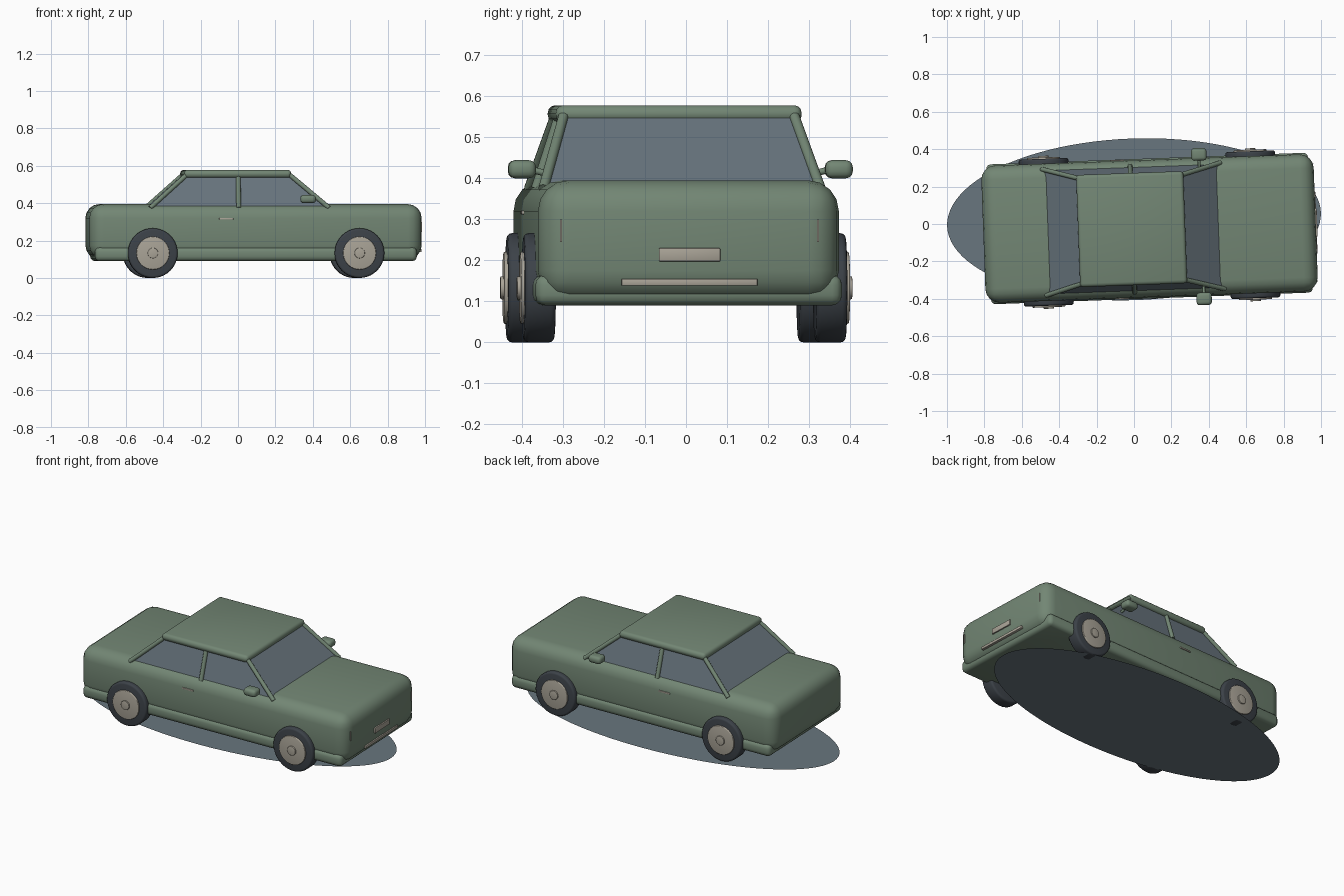
import bpy, bmesh, math
from mathutils import Matrix, Vector

cube = bpy.data.objects.get("Cube")
if cube:
    bpy.data.objects.remove(cube, do_unlink=True)

# The car stands slightly turned on its base; parts are built in the car's own frame
CAR = Matrix.Translation((0.083, -0.024, 0)) @ Matrix.Rotation(math.radians(2.1), 4, 'Z')


def material(name, colour):
    m = bpy.data.materials.new(name)
    m.use_nodes = True
    m.diffuse_color = (*colour, 1)
    m.node_tree.nodes["Principled BSDF"].inputs["Base Color"].default_value = (*colour, 1)
    return m


PAINT = material("green_paint", (0.17, 0.24, 0.175))
GLASS = material("blue_grey_glass", (0.14, 0.18, 0.21))
RUBBER = material("dark_rubber", (0.045, 0.054, 0.065))
TRIM = material("beige_trim", (0.40, 0.37, 0.31))


def finish(name, bm, mat, matrix=CAR):
    bmesh.ops.recalc_face_normals(bm, faces=bm.faces)
    mesh = bpy.data.meshes.new(name)
    bm.to_mesh(mesh)
    bm.free()
    mesh.materials.append(mat)
    ob = bpy.data.objects.new(name, mesh)
    bpy.context.collection.objects.link(ob)
    ob.matrix_world = matrix
    bpy.ops.object.select_all(action='DESELECT')
    ob.select_set(True)
    bpy.context.view_layer.objects.active = ob
    bpy.ops.object.shade_smooth_by_angle(angle=math.radians(40))
    return ob


def box(name, lo, hi, mat, radius=0.0, segments=3):
    lo, hi = Vector(lo), Vector(hi)
    bm = bmesh.new()
    bmesh.ops.create_cube(bm, size=1)
    for v in bm.verts:
        v.co = (lo + hi) / 2 + v.co * (hi - lo)
    if radius:
        bmesh.ops.bevel(bm, geom=bm.edges[:], offset=radius, segments=segments,
                        profile=0.5, affect='EDGES', clamp_overlap=True)
    return finish(name, bm, mat)


def rod(name, a, b, radius, mat, sides=12, bevel=0.0):
    a, b = Vector(a), Vector(b)
    bm = bmesh.new()
    turn = (b - a).to_track_quat('Z', 'Y').to_matrix().to_4x4()
    bmesh.ops.create_cone(bm, cap_ends=True, segments=sides, radius1=radius,
                          radius2=radius, depth=(b - a).length)
    if bevel:
        rims = [e for e in bm.edges if abs(e.verts[0].co.z - e.verts[1].co.z) < 1e-5]
        bmesh.ops.bevel(bm, geom=rims, offset=bevel, segments=3, profile=0.5, affect='EDGES')
    bmesh.ops.transform(bm, matrix=Matrix.Translation((a + b) / 2) @ turn, verts=bm.verts)
    return finish(name, bm, mat)


# Lower body, sill and roof
box("body", (-0.889, -0.367, 0.10), (0.889, 0.367, 0.395), PAINT, 0.075, 4)
box("sill_and_bumpers", (-0.861, -0.374, 0.09), (0.861, 0.374, 0.165), PAINT, 0.025)
box("roof", (-0.382, -0.30, 0.535), (0.191, 0.30, 0.578), PAINT, 0.019)

# Cabin glass: a box narrowed towards the roof
REAR_LOW, FRONT_LOW, REAR_TOP, FRONT_TOP = -0.565, 0.392, -0.37, 0.185
SIDE_LOW, SIDE_TOP, Z_LOW, Z_TOP = 0.332, 0.28, 0.375, 0.55
bm = bmesh.new()
bmesh.ops.create_cube(bm, size=2)
for v in bm.verts:
    top, front = v.co.z > 0, v.co.x > 0
    x = (FRONT_TOP if front else REAR_TOP) if top else (FRONT_LOW if front else REAR_LOW)
    v.co = (x, v.co.y * (SIDE_TOP if top else SIDE_LOW), Z_TOP if top else Z_LOW)
finish("cabin_glass", bm, GLASS)

# Parts that repeat on both sides
for side, s in (("left", 1), ("right", -1)):
    pillars = (("windscreen_pillar", FRONT_LOW, FRONT_TOP),
               ("middle_pillar", -0.092, -0.092),
               ("rear_pillar", REAR_LOW, REAR_TOP))
    for part, low, top in pillars:
        rod(f"{side}_{part}", (low, s * (SIDE_LOW + 0.006), Z_LOW),
            (top, s * (SIDE_TOP + 0.002), Z_TOP), 0.0125, PAINT)

    y0, y1 = sorted((s * 0.353, s * 0.42))
    box(f"{side}_mirror", (0.237, y0, 0.40), (0.319, y1, 0.444), PAINT, 0.017)
    rod(f"{side}_mirror_stalk", (0.278, s * 0.32, 0.41), (0.278, s * 0.36, 0.42), 0.008, PAINT)

    y0, y1 = sorted((s * 0.36, s * 0.373))
    box(f"{side}_door_handle", (-0.197, y0, 0.312), (-0.122, y1, 0.321), TRIM, 0.002, 2)
    box(f"{side}_headlight_edge", (0.87, s * 0.3135 - 0.002, 0.245),
        (0.8895, s * 0.3135 + 0.002, 0.30), TRIM)

    # Wheels with hub disc and centre cap
    for end, x in (("front", 0.553), ("rear", -0.553)):
        def wheel_part(part, inner, outer, radius, mat, bevel, sides=40):
            rod(f"{end}_{side}_{part}", (x, s * inner, 0.133), (x, s * outer, 0.133),
                radius, mat, sides, bevel)
        wheel_part("tyre", 0.318, 0.393, 0.133, RUBBER, 0.012)
        wheel_part("hub", 0.36, 0.401, 0.088, TRIM, 0.004)
        wheel_part("hub_cap", 0.39, 0.409, 0.028, TRIM, 0.003, 20)

# Front plate and bumper strip
box("front_plate", (0.88, -0.075, 0.197), (0.897, 0.075, 0.23), TRIM, 0.003, 2)
box("front_bumper_strip", (0.855, -0.166, 0.138), (0.893, 0.166, 0.155), TRIM, 0.003, 2)

# Flat oval base under the car
bm = bmesh.new()
bmesh.ops.create_circle(bm, cap_ends=True, segments=96, radius=1)
bmesh.ops.scale(bm, vec=(1, 0.432, 1), verts=bm.verts)
finish("ground_oval", bm, GLASS,
       Matrix.Translation((0, 0.025, 0.002)) @ Matrix.Rotation(math.radians(2.1), 4, 'Z'))
